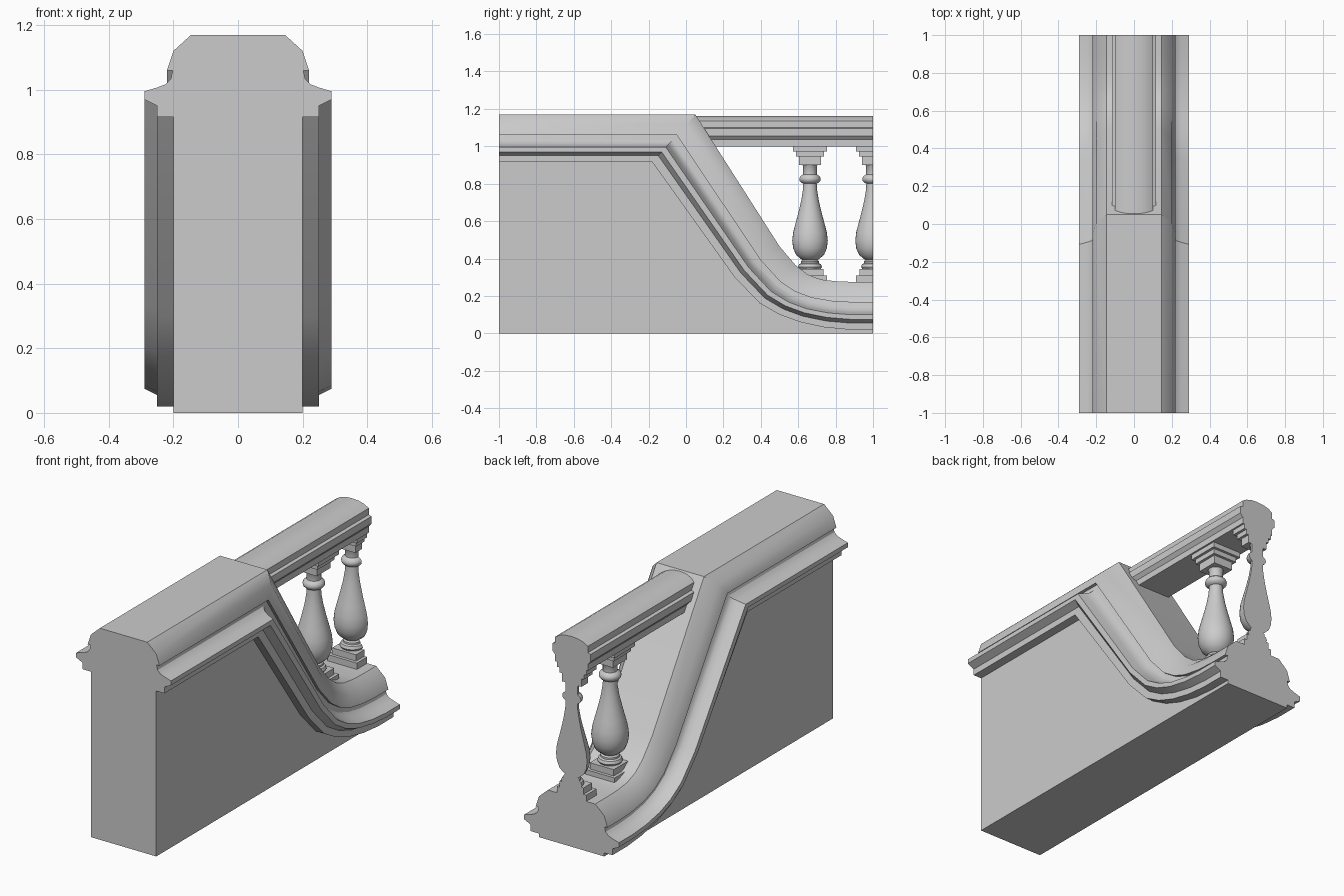
import bpy, bmesh, math
from mathutils import Matrix

if "Cube" in bpy.data.objects:
    bpy.data.objects.remove(bpy.data.objects["Cube"])


def finish(name, bm, angle=30):
    bmesh.ops.recalc_face_normals(bm, faces=bm.faces)
    me = bpy.data.meshes.new(name)
    bm.to_mesh(me)
    bm.free()
    ob = bpy.data.objects.new(name, me)
    bpy.context.collection.objects.link(ob)
    bpy.ops.object.select_all(action='DESELECT')
    ob.select_set(True)
    bpy.context.view_layer.objects.active = ob
    bpy.ops.object.shade_smooth_by_angle(angle=math.radians(angle))
    return ob


def mirrored(half):
    return half + [(-x, s) for x, s in reversed(half) if x > 0]


def sweep(name, stations, section, closed=False):
    """Section points are (x, s); s runs from the lower to the upper path."""
    bm = bmesh.new()
    rings = []
    for (y0, z0), (y1, z1) in stations:
        rings.append([bm.verts.new((x, y0 + (y1 - y0) * s, z0 + (z1 - z0) * s))
                      for x, s in section])
    n = len(section)
    for a, b in zip(rings, rings[1:]):
        for i in range(n if closed else n - 1):
            j = (i + 1) % n
            bm.faces.new((a[i], a[j], b[j], b[i]))
    bm.faces.new(rings[0])
    bm.faces.new(rings[-1])
    return finish(name, bm)


# Lower and upper edge of the coping as it ramps down
path = [((-1, .915), (-1, 1.17)), ((-.18, .915), (.05, 1.17)),
        ((.26, .30), (.50, .465)), ((.395, .16), (.585, .365)),
        ((.50, .10), (.65, .315)), ((.61, .06), (.72, .288)),
        ((.74, .032), (.81, .277)), ((.87, .02), (.90, .275)),
        ((1, .02), (1, .275))]

# Moulded coping, section given as height above the wall top
half = [(.2, 0), (.25, 0), (.25, .035), (.29, .055), (.29, .08),
        (.25, .092), (.224, .102), (.208, .118), (.202, .145),
        (.22, .145), (.2, .205), (.145, .255)]
sweep("coping", path, mirrored([(x, h / .255) for x, h in half]))

# Wall body below the coping
wall = [((lo[0], 0), lo) for lo, hi in path]
sweep("wall", wall, [(-.2, 1), (-.2, 0), (.2, 0), (.2, 1)])

# Handrail
rail = [(.1, 1.0), (.1, 1.035), (.117, 1.055), (.117, 1.095), (.1, 1.1),
        (.1, 1.135), (.075, 1.15), (.04, 1.16), (0, 1.163)]
sweep("handrail", [((y, 0), (y, 1)) for y in (.055, 1)], mirrored(rail), closed=True)

# Turned shaft (radius, height) and square blocks (half width, bottom, top)
turning = [(.058, .345), (.064, .355), (.058, .37), (.048, .375), (.048, .385),
           (.04, .392), (.052, .40), (.075, .42), (.09, .455), (.095, .495),
           (.09, .54), (.077, .59), (.061, .65), (.047, .71), (.038, .765),
           (.036, .80), (.045, .804), (.055, .815), (.057, .826), (.053, .838),
           (.043, .846), (.037, .85), (.037, .895), (.045, .905)]
blocks = [(.09, .25, .31), (.073, .31, .345), (.06, .90, .945),
          (.075, .945, .972), (.09, .972, 1.0)]


def baluster(name, y, cut=False):
    bm = bmesh.new()
    seg = 32
    rings = [[bm.verts.new((r * math.cos(a), r * math.sin(a), z))
              for a in (2 * math.pi * k / seg for k in range(seg))] for r, z in turning]
    for a, b in zip(rings, rings[1:]):
        for i in range(seg):
            j = (i + 1) % seg
            bm.faces.new((a[i], a[j], b[j], b[i]))
    bm.faces.new(rings[0])
    bm.faces.new(rings[-1])
    for w, z0, z1 in blocks:
        bmesh.ops.create_cube(bm, size=1, matrix=Matrix.Translation((0, 0, (z0 + z1) / 2))
                              @ Matrix.Diagonal((2 * w, 2 * w, z1 - z0, 1)))
    if cut:
        geom = bm.verts[:] + bm.edges[:] + bm.faces[:]
        bmesh.ops.bisect_plane(bm, geom=geom, plane_co=(0, 0, 0), plane_no=(0, 1, 0),
                               clear_outer=True)
        edges = [e for e in bm.edges if e.is_boundary]
        bmesh.ops.holes_fill(bm, edges=edges, sides=0)
    bmesh.ops.translate(bm, verts=bm.verts, vec=(0, y, 0))
    return finish(name, bm, 40)


# One whole baluster and one halved at the end of the section
baluster("baluster", .663)
baluster("half_baluster", 1.0, cut=True)
